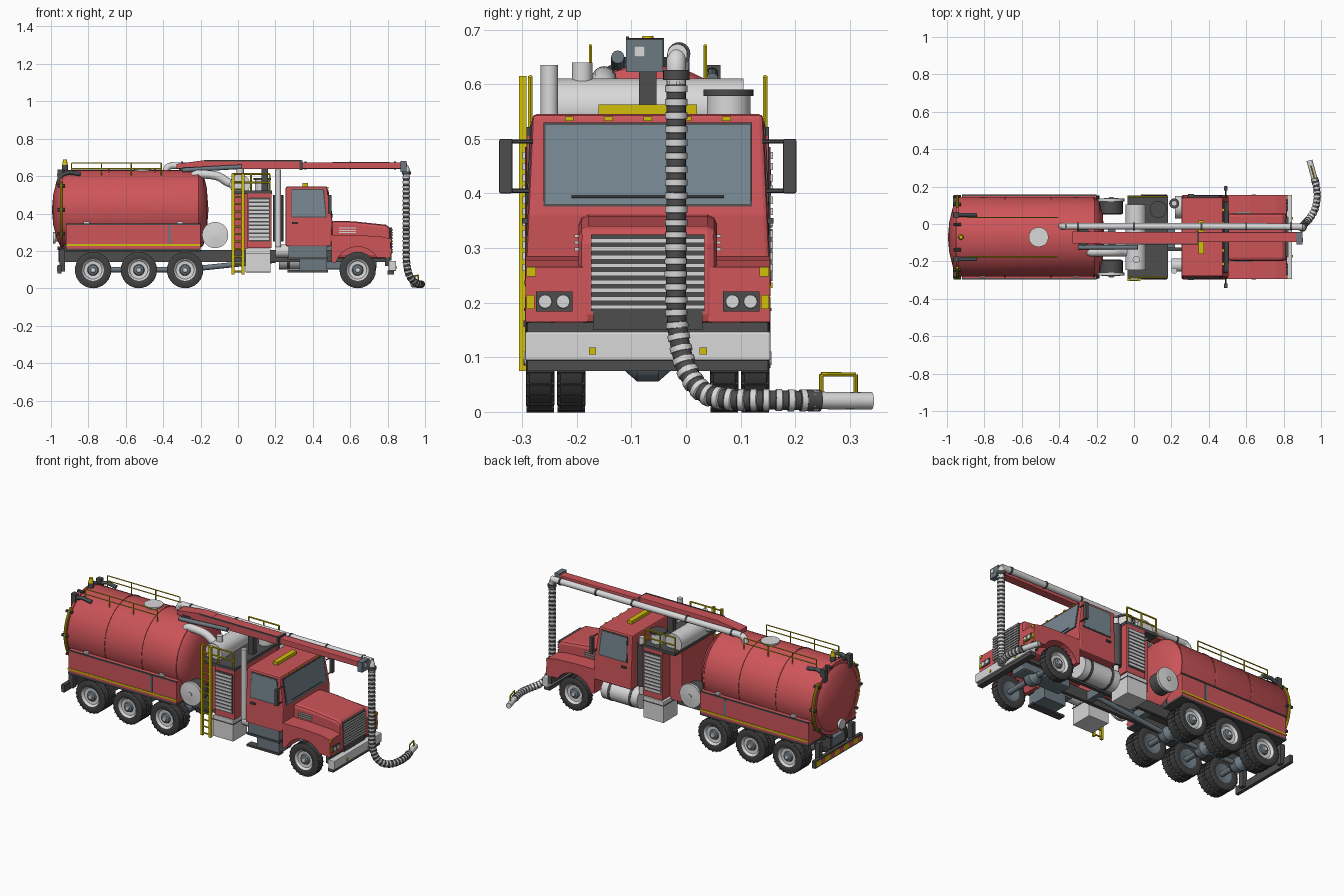
import bpy, bmesh, math
from mathutils import Vector as V

C = -0.07  # centre line of the truck across y


def material(name, rgb):
    m = bpy.data.materials.new(name)
    m.diffuse_color = (*rgb, 1)
    return m


RED = material("red paint", (0.61, 0.09, 0.1))
LIGHT = material("light grey metal", (0.69, 0.69, 0.7))
DARK = material("dark grey", (0.075, 0.075, 0.078))
TYRE = material("tyre black", (0.052, 0.052, 0.054))
YELLOW = material("safety yellow", (0.64, 0.52, 0.003))
GLASS = material("window glass", (0.185, 0.245, 0.285))
STEEL = material("blue grey steel", (0.15, 0.19, 0.22))


def finish(name, bm, mats, smooth=False):
    bmesh.ops.recalc_face_normals(bm, faces=bm.faces)
    me = bpy.data.meshes.new(name)
    bm.to_mesh(me)
    bm.free()
    for m in mats:
        me.materials.append(m)
    if smooth:
        me.shade_smooth()
        me.set_sharp_from_angle(angle=math.radians(35))
    ob = bpy.data.objects.new(name, me)
    bpy.context.collection.objects.link(ob)
    return ob


def extrude(name, pts, vec, mat, bevel=0):
    """Polygon swept along a vector."""
    bm = bmesh.new()
    f = bm.faces.new([bm.verts.new(p) for p in pts])
    g = bmesh.ops.extrude_face_region(bm, geom=[f])
    for v in g["geom"]:
        if isinstance(v, bmesh.types.BMVert):
            v.co += V(vec)
    ob = finish(name, bm, [mat])
    if bevel:
        b = ob.modifiers.new("bevel", 'BEVEL')
        b.width, b.segments = bevel, 2
    return ob


def box(name, x0, x1, y0, y1, z0, z1, mat, bevel=0):
    pts = [(x0, y0, z0), (x1, y0, z0), (x1, y1, z0), (x0, y1, z0)]
    return extrude(name, pts, (0, 0, z1 - z0), mat, bevel)


def side_box(name, s, x0, x1, a, b, z0, z1, mat, bevel=0):
    """Box at offsets a..b from the centre line on side s."""
    y0, y1 = sorted((C + s * a, C + s * b))
    return box(name, x0, x1, y0, y1, z0, z1, mat, bevel)


def prism(name, prof, y0, y1, mat, bevel=0):
    return extrude(name, [(x, y0, z) for x, z in prof], (0, y1 - y0, 0), mat, bevel)


def plate(name, pts, mat, t=0.008):
    pts = [V(p) for p in pts]
    n = (pts[1] - pts[0]).cross(pts[2] - pts[0]).normalized() * t
    return extrude(name, [p - n / 2 for p in pts], n, mat)


def tube(name, pts, r, mats, n=12, axis=None):
    """Rings along a path; r and mats may vary along it."""
    pts = [V(p) for p in pts]
    k = len(pts)
    r = r if isinstance(r, list) else [r] * k
    mats = mats if isinstance(mats, list) else [mats] * (k - 1)
    slots = list(dict.fromkeys(mats))
    bm, rings, u = bmesh.new(), [], None
    for i, p in enumerate(pts):
        t = V(axis) if axis else pts[min(i + 1, k - 1)] - pts[max(i - 1, 0)]
        t.normalize()
        u = u if u else (V((0, 0, 1)) if abs(t.z) < 0.9 else V((1, 0, 0)))
        u = (u - t * u.dot(t)).normalized()
        w = t.cross(u)
        ang = [2 * math.pi * j / n for j in range(n)]
        rings.append([bm.verts.new(p + (u * math.cos(a) + w * math.sin(a)) * r[i]) for a in ang])
    for i in range(k - 1):
        for j in range(n):
            l = (j + 1) % n
            f = bm.faces.new((rings[i][j], rings[i][l], rings[i + 1][l], rings[i + 1][j]))
            f.material_index = slots.index(mats[i])
    bm.faces.new(rings[0]).material_index = slots.index(mats[0])
    bm.faces.new(rings[-1]).material_index = slots.index(mats[-1])
    return finish(name, bm, slots, n > 6)


def lathe(name, o, axis, prof, mats, n=32):
    o, a = V(o), V(axis)
    return tube(name, [o + a * t for t, _ in prof], [q for _, q in prof], mats, n, axis)


def spline(P, steps=40):
    P = [V(p) for p in P]
    P = [2 * P[0] - P[1]] + P + [2 * P[-1] - P[-2]]
    out = []
    for a, b, c, d in zip(P, P[1:], P[2:], P[3:]):
        for i in range(steps):
            t = i / steps
            out.append(0.5 * (2 * b + (c - a) * t + (2 * a - 5 * b + 4 * c - d) * t * t
                              + (3 * b - a - 3 * c + d) * t ** 3))
    return out + [P[-2]]


# Debris tank with domed ends, seams and rear door clamps
lathe("tank", (0, C, 0.42), (1, 0, 0), [(-0.995, 0.001), (-0.988, 0.08), (-0.97, 0.155), (-0.945, 0.203),
      (-0.93, 0.212), (-0.21, 0.212), (-0.185, 0.19), (-0.167, 0.12), (-0.158, 0.001)], RED, 56)
for x in (-0.69, -0.445, -0.215):
    lathe("tank_seam", (x, C, 0.42), (1, 0, 0), [(-0.004, 0.215), (0.004, 0.215)], RED, 56)
lathe("door_ring", (-0.943, C, 0.42), (1, 0, 0), [(-0.008, 0.212), (0.008, 0.217)], RED, 48)
for i in range(10):
    a = 2 * math.pi * (i + 0.5) / 10
    y, z = C + 0.217 * math.sin(a), 0.42 + 0.217 * math.cos(a)
    tube("door_clamp", [(-0.965, y, z), (-0.925, y, z)], 0.009, DARK, 8)
lathe("manhole", (-0.51, C, 0.62), (0, 0, 1), [(0, 0.045), (0.016, 0.045), (0.016, 0.053), (0.024, 0.053)], LIGHT, 20)
lathe("rear_beacon", (-0.925, C, 0.63), (0, 0, 1), [(0, 0.016), (0.03, 0.016), (0.03, 0.015), (0.058, 0.01)],
      [DARK, YELLOW, YELLOW], 12)
lathe("outlet_valve", (-0.985, C, 0.27), (1, 0, 0), [(-0.005, 0.03), (0.01, 0.03), (0.01, 0.02), (0.05, 0.02)], LIGHT, 16)
for s in (-1, 1):
    # Yellow latch bars following the door edge
    arc = [math.radians(48 + 8.5 * i) for i in range(11)]
    tube("door_latch_bar", [(-0.945, C + s * 0.22 * math.sin(a), 0.42 + 0.22 * math.cos(a)) for a in arc], 0.007, YELLOW, 8)
    y = C + s * 0.118
    tube("door_ram", [(-0.965, y, 0.6), (-0.9, y, 0.62), (-0.84, y, 0.61)], 0.011, STEEL, 10)
    box("ram_bracket", -0.965, -0.935, y - 0.015, y + 0.015, 0.56, 0.635, DARK)
    # Tank top handrails
    y = C + s * 0.105
    for z in (0.64, 0.67):
        tube("tank_rail", [(-0.89, y, z), (-0.41, y, z)], 0.0035, YELLOW, 6)
    for i in range(4):
        x = -0.89 + 0.16 * i
        tube("rail_post", [(x, y, 0.6), (x, y, 0.67)], 0.0035, YELLOW, 6)
    # Side lockers
    side_box("side_locker", s, -0.92, -0.2, 0.1, 0.225, 0.21, 0.345, RED, 0.004)
    side_box("locker_base", s, -0.92, -0.2, 0.06, 0.224, 0.2, 0.212, DARK)
    side_box("locker_lip", s, -0.92, -0.2, 0.22, 0.228, 0.338, 0.346, DARK)
    side_box("locker_stripe", s, -0.92, -0.2, 0.222, 0.228, 0.227, 0.237, YELLOW)
    side_box("locker_divider", s, -0.375, -0.36, 0.222, 0.228, 0.24, 0.335, STEEL)
    for x in (-0.81, -0.31):
        side_box("locker_cap", s, x - 0.015, x + 0.015, 0.19, 0.215, 0.345, 0.357, LIGHT)
    # Silencer drums
    lathe("silencer", (-0.122, C, 0.285), (0, s, 0), [(0.12, 0.05), (0.125, 0.062), (0.19, 0.062),
          (0.19, 0.07), (0.205, 0.07), (0.21, 0.012), (0.215, 0.012)], [DARK, DARK] + [LIGHT] * 4, 28)

# Chassis
for s in (-1, 1):
    side_box("frame_rail", s, -0.96, 0.8, 0.055, 0.075, 0.14, 0.205, DARK)
    side_box("rear_upright", s, -0.955, -0.925, 0.14, 0.17, 0.09, 0.21, DARK)
for x in (-0.94, -0.65, -0.4, -0.12, 0.2, 0.45):
    box("cross_member", x - 0.02, x + 0.02, C - 0.06, C + 0.06, 0.145, 0.195, STEEL)
box("tank_cradle", -0.93, -0.2, C - 0.1, C + 0.1, 0.195, 0.25, DARK)
box("rear_bumper", -0.965, -0.945, C - 0.225, C + 0.225, 0.08, 0.125, DARK)
for i in range(10):
    y = C - 0.22 + 0.044 * i
    plate("bumper_stripe", [(-0.966, y, 0.09), (-0.966, y + 0.044, 0.09), (-0.966, y + 0.044, 0.118),
          (-0.966, y, 0.118)], YELLOW if i % 2 else RED, 0.006)
tube("drive_shaft", [(-0.77, C, 0.1), (-0.28, C, 0.1), (0.2, C, 0.15)], 0.014, STEEL, 12)
box("engine", 0.42, 0.74, C - 0.05, C + 0.05, 0.1, 0.26, STEEL, 0.01)

# Wheels and axles
side = [(-0.008, 0.02), (-0.022, 0.055), (-0.026, 0.085), (-0.02, 0.097), (0.02, 0.097), (0.026, 0.085), (0.024, 0.058)]
rim = [(0.022, 0.055), (0.012, 0.048), (0.01, 0.03), (0.02, 0.026), (0.024, 0.014), (0.03, 0.012)]
for x in (-0.775, -0.53, -0.283, 0.64):
    tube("axle", [(x, C - 0.19, 0.098), (x, C + 0.19, 0.098)], 0.016, STEEL, 12)
    lathe("differential", (x, C, 0.098), (0, 1, 0), [(-0.05, 0.016), (-0.02, 0.042), (0.02, 0.042), (0.05, 0.016)], STEEL, 16)
    for s in (-1, 1):
        for off in ((0.197,) if x > 0 else (0.197, 0.14)):
            lathe("wheel", (x, C + s * off, 0.098), (0, s, 0), side + rim,
                  [STEEL] + [TYRE] * 5 + [LIGHT] * 3 + [STEEL, STEEL, LIGHT], 32)
            for i in range(24):  # tread lugs
                a = math.pi * i / 12
                p = V((x + 0.095 * math.cos(a), C + s * off, 0.098 + 0.095 * math.sin(a)))
                tube("tread_lug", [p - V((0, 0.025, 0)), p + V((0, 0.025, 0))], 0.004, TYRE, 4)

# Blower cabinet, platform and lower boxes
box("cabinet", 0.05, 0.18, C - 0.222, C + 0.222, 0.215, 0.51, RED, 0.004)
box("cabinet_roof", -0.035, 0.182, C - 0.222, C + 0.222, 0.505, 0.522, DARK)
box("blower_housing", -0.03, 0.05, C - 0.15, C + 0.15, 0.2, 0.505, RED)
tube("blower_drum", [(0.01, C - 0.175, 0.555), (0.01, C + 0.175, 0.555)], 0.055, LIGHT, 28)
for s in (-1, 1):
    side_box("louvre_back", s, 0.055, 0.17, 0.218, 0.225, 0.25, 0.485, DARK)
    for i in range(11):
        z = 0.258 + 0.0205 * i
        side_box("louvre", s, 0.058, 0.167, 0.22, 0.229, z, z + 0.013, LIGHT)
    side_box("tool_box", s, 0.04, 0.175, 0.09, 0.225, 0.085, 0.213, LIGHT, 0.004)
    side_box("tool_box_lid", s, 0.038, 0.177, 0.09, 0.227, 0.185, 0.19, DARK)
    y = C + s * 0.215  # platform guard rails
    for z in (0.565, 0.612):
        tube("guard_rail", [(-0.03, y, z), (0.17, y, z)], 0.005, YELLOW, 6)
    for x in (-0.03, 0.07, 0.17):
        tube("guard_post", [(x, y, 0.515), (x, y, 0.612)], 0.005, YELLOW, 6)
for x in (-0.027, 0.027):
    box("ladder_rail", x - 0.007, x + 0.007, -0.306, -0.292, 0.075, 0.615, YELLOW)
for i in range(13):
    tube("ladder_rung", [(-0.028, -0.3, 0.09 + 0.04 * i), (0.028, -0.3, 0.09 + 0.04 * i)], 0.005, YELLOW, 6)
lathe("air_filter", (0.13, 0.078, 0.52), (0, 0, 1), [(0, 0.04), (0.058, 0.04), (0.058, 0.046), (0.07, 0.046)],
      [LIGHT, DARK, DARK], 24)
box("boom_rest", 0.125, 0.16, C - 0.016, C + 0.016, 0.515, 0.645, DARK)
tube("suction_pipe", spline([(-0.24, -0.15, 0.56), (-0.235, -0.15, 0.6), (-0.2, -0.15, 0.61), (-0.11, -0.15, 0.6),
     (-0.05, -0.15, 0.565), (0, -0.15, 0.555)], 5), 0.023, LIGHT, 16)
tube("vent_pipe", [(0.012, -0.19, 0.58), (0.012, -0.19, 0.64)], 0.019, LIGHT, 16)
# Light exhaust stack on the right, dark muffler on the left
tube("exhaust_stack", [(0.215, C - 0.18, 0.22), (0.215, C - 0.18, 0.635)], 0.016, LIGHT, 16)
tube("exhaust_pipe", [(0.215, C + 0.18, 0.2), (0.215, C + 0.18, 0.54)], 0.015, LIGHT, 16)
tube("muffler", [(0.215, C + 0.18, 0.25), (0.215, C + 0.18, 0.5)], 0.027, DARK, 20)

# Cab
cab = prism("cab", [(0.255, 0.225), (0.5, 0.225), (0.505, 0.36), (0.475, 0.545), (0.255, 0.545)], C - 0.226, C + 0.226, RED, 0.008)
for v in cab.data.vertices:  # narrow towards the roof
    v.co.y = C + (v.co.y - C) * (1 - 0.2 * max(0, v.co.z - 0.225))
for nm, m, g, t in (("windshield_seal", DARK, 0.004, 0.006), ("windshield", GLASS, 0, 0.009)):
    w = 0.187 + g
    plate(nm, [(0.502, C - w, 0.38 - g), (0.502, C + w, 0.38 - g), (0.479, C + w, 0.525 + g), (0.479, C - w, 0.525 + g)], m, t)
tube("wiper", [(0.507, C - 0.14, 0.394), (0.507, C + 0.14, 0.394)], 0.0025, DARK, 6)
box("light_bar", 0.345, 0.375, C - 0.09, C + 0.09, 0.545, 0.563, YELLOW)
for i in range(5):
    y = C + 0.072 * (i - 2)
    box("clearance_light", 0.47, 0.483, y - 0.008, y + 0.008, 0.533, 0.541, YELLOW)
for s in (-1, 1):
    for nm, m, x0, x1, z0, z1, g in (("window_frame", DARK, 0.285, 0.475, 0.378, 0.532, 0), ("side_window", GLASS, 0.29, 0.468, 0.385, 0.525, 0.001)):
        w = lambda z: C + s * (0.226 * (1 - 0.2 * (z - 0.225)) + g)
        plate(nm, [(x0, w(z0), z0), (x1, w(z0), z0), (x1 - 0.015, w(z1), z1), (x0, w(z1), z1)], m, 0.005)
    side_box("door_handle", s, 0.29, 0.32, 0.22, 0.23, 0.345, 0.355, DARK)
    side_box("mirror", s, 0.48, 0.5, 0.248, 0.272, 0.4, 0.5, DARK, 0.003)
    for z in (0.405, 0.495):
        tube("mirror_arm", [(0.49, C + s * 0.21, z), (0.49, C + s * 0.25, z)], 0.004, DARK, 6)
    # Hood sides, fenders and lamps
    arch = [(0.64 + 0.123 * math.cos(a), 0.1 + 0.123 * math.sin(a)) for a in [math.pi * (0.18 + 0.08 * i) for i in range(10)]]
    prism("fender", [(0.5, 0.14), (0.5, 0.285), (0.62, 0.285), (0.76, 0.278), (0.815, 0.265), (0.818, 0.165)] + arch,
          C + s * 0.11, C + s * 0.224, RED)
    for i in range(3):
        z = 0.295 + 0.012 * i
        side_box("hood_vent", s, 0.54, 0.63, 0.12, 0.134, z, z + 0.006, LIGHT)
    side_box("headlight_plate", s, 0.81, 0.821, 0.138, 0.205, 0.184, 0.22, DARK)
    side_box("turn_signal", s, 0.81, 0.822, 0.207, 0.222, 0.188, 0.214, YELLOW)
    side_box("marker_light", s, 0.805, 0.82, 0.205, 0.222, 0.248, 0.265, YELLOW)
    side_box("fog_light", s, 0.84, 0.849, 0.095, 0.108, 0.105, 0.118, YELLOW)
    for o in (0.155, 0.188):
        lathe("headlight", (0.815, C + s * o, 0.202), (1, 0, 0), [(0, 0.014), (0.009, 0.012)], LIGHT, 16)
prism("hood", [(0.5, 0.16), (0.5, 0.362), (0.62, 0.358), (0.79, 0.34), (0.815, 0.325), (0.82, 0.16)], C - 0.127, C + 0.127, RED, 0.018)
box("grille", 0.81, 0.823, C - 0.104, C + 0.104, 0.185, 0.325, DARK)
box("lower_grille", 0.79, 0.822, C - 0.1, C + 0.1, 0.15, 0.187, DARK)
for i in range(9):
    box("grille_bar", 0.82, 0.828, C - 0.104, C + 0.104, 0.188 + 0.0152 * i, 0.196 + 0.0152 * i, LIGHT)
box("front_bumper", 0.805, 0.845, C - 0.225, C + 0.225, 0.094, 0.147, LIGHT, 0.004)
box("bumper_mount", 0.785, 0.81, C - 0.22, C + 0.22, 0.12, 0.164, DARK)
box("bumper_valance", 0.8, 0.835, C - 0.22, C + 0.22, 0.075, 0.095, DARK)

# Entry steps on the right, fuel tank on the left
side_box("step_box", -1, 0.33, 0.475, 0.1, 0.222, 0.09, 0.228, STEEL)
side_box("battery_box", -1, 0.27, 0.33, 0.12, 0.222, 0.165, 0.228, STEEL)
for z in (0.085, 0.155):
    side_box("step_tread", -1, 0.265, 0.48, 0.185, 0.228, z, z + 0.012, DARK)
tube("air_tank", [(0.2, C - 0.15, 0.2), (0.33, C - 0.15, 0.2)], 0.035, LIGHT, 20)
tube("fuel_tank", [(0.22, C + 0.16, 0.163), (0.46, C + 0.16, 0.163)], 0.061, LIGHT, 28)
for x in (0.27, 0.41):
    tube("tank_strap", [(x - 0.008, C + 0.16, 0.163), (x + 0.008, C + 0.16, 0.163)], 0.063, DARK, 28)

# Boom with turret, rams and end block
tube("turret", [(-0.27, C, 0.61), (-0.27, C, 0.65)], 0.045, DARK, 24)
prism("boom_base", [(-0.33, 0.64), (-0.33, 0.665), (-0.18, 0.685), (-0.1, 0.685), (-0.1, 0.64)], C - 0.035, C + 0.03, RED)
box("boom_inner", -0.18, 0.34, C - 0.038, C + 0.028, 0.638, 0.684, RED, 0.003)
box("boom_edge_strip", -0.18, 0.34, C - 0.04, C - 0.034, 0.679, 0.687, DARK)
box("boom_collar", 0.33, 0.345, C - 0.04, C + 0.03, 0.634, 0.684, DARK)
box("boom_outer", 0.34, 0.875, C - 0.026, C + 0.026, 0.641, 0.674, RED, 0.003)
box("boom_head", 0.868, 0.9, C - 0.04, C + 0.028, 0.622, 0.682, STEEL)
box("boom_head_plate", 0.895, 0.904, C - 0.025, C - 0.005, 0.65, 0.67, LIGHT)
tube("boom_ram", [(-0.3, C - 0.055, 0.632), (0.02, C - 0.055, 0.65)], 0.012, STEEL, 12)

# Suction pipe along the boom, hanging hose and nozzle
tube("boom_pipe", spline([(-0.385, -0.012, 0.6), (-0.383, -0.012, 0.635), (-0.36, -0.012, 0.655), (-0.3, -0.012, 0.656),
     (0.3, -0.012, 0.656), (0.85, -0.015, 0.656), (0.885, -0.017, 0.652), (0.9, -0.018, 0.635), (0.9, -0.018, 0.6)], 6), 0.018, LIGHT, 20)
for x in (-0.3, 0.0, 0.36, 0.6, 0.84):
    tube("pipe_coupling", [(x - 0.005, -0.013, 0.656), (x + 0.005, -0.013, 0.656)], 0.021, DARK, 20)
tube("hose_clamp", [(0.9, -0.018, 0.608), (0.9, -0.018, 0.626)], 0.024, DARK, 20)
path = spline([(0.9, -0.018, 0.61), (0.9, -0.018, 0.4), (0.9, -0.018, 0.2), (0.902, -0.012, 0.13), (0.916, 0.005, 0.07),
               (0.943, 0.035, 0.034), (0.968, 0.08, 0.023), (0.979, 0.14, 0.022), (0.975, 0.2, 0.021), (0.963, 0.245, 0.021)], 120)
hose, acc = [path[0]], 0
for a, b in zip(path, path[1:]):  # resample at even spacing
    acc += (b - a).length
    if acc >= 0.011:
        hose.append(b)
        acc = 0
pts, rad, mats = [], [], []
for i, (a, b) in enumerate(zip(hose, hose[1:])):
    pts += [a.lerp(b, 0.04), a.lerp(b, 0.96)]
    rad += [(0.018, 0.0205)[i % 2]] * 2
    mats += [(DARK, LIGHT)[i % 2]] * 2
tube("hose", pts, rad, mats[:-1], 16)
n0, n1 = V((0.967, 0.235, 0.021)), V((0.938, 0.34, 0.02))
tube("nozzle", [n0, n1], 0.016, LIGHT, 16)
tube("nozzle_clamp", [n0 - (n1 - n0) * 0.15, n0 + (n1 - n0) * 0.1], 0.02, DARK, 16)
up = V((0, 0, 0.048))
a, b = n0.lerp(n1, 0.12), n0.lerp(n1, 0.72)
for p, q in ((a, a + up), (a + up, b + up), (b + up, b)):
    tube("nozzle_handle", [p, q], 0.004, YELLOW, 8)
